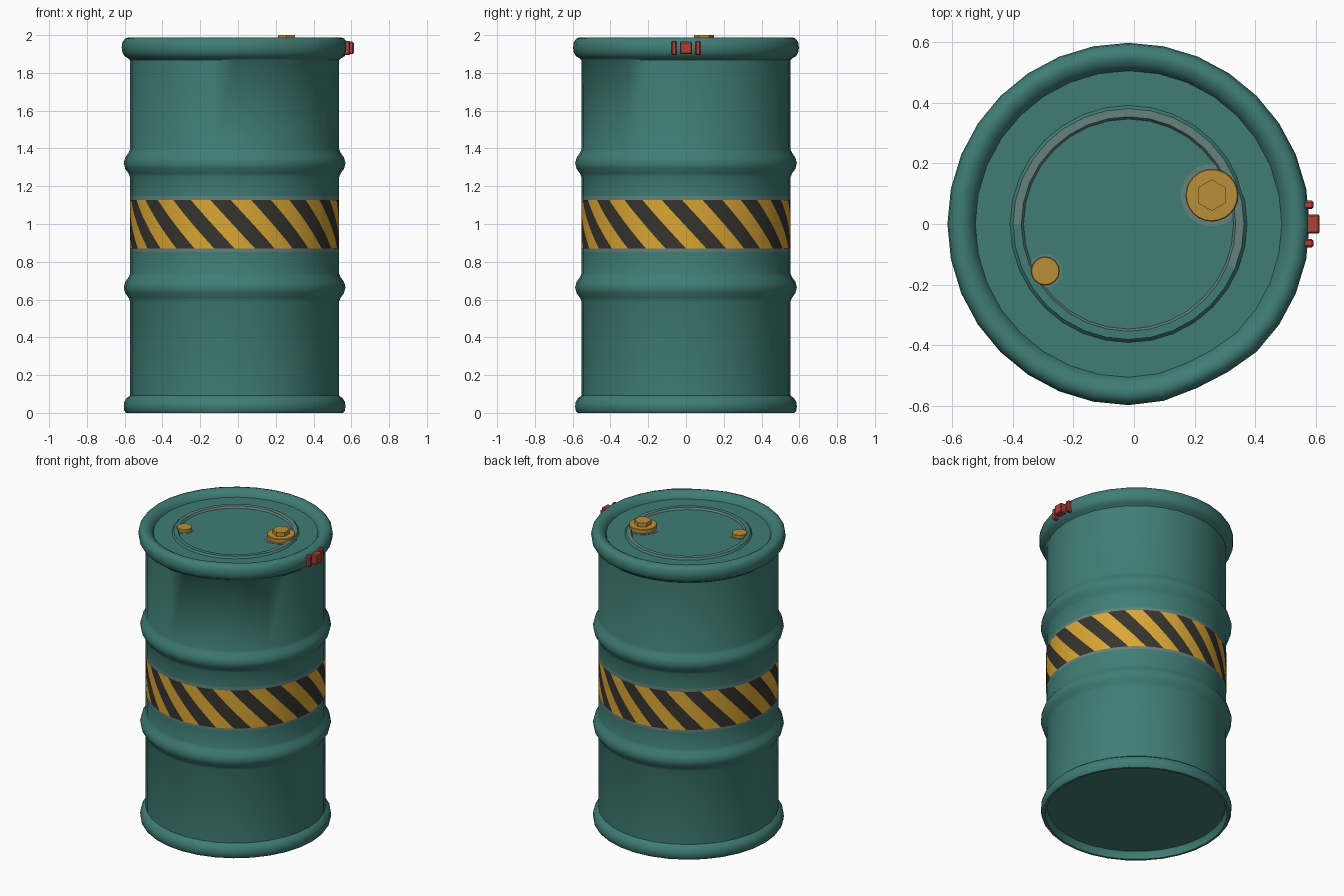
import bpy, bmesh
from math import sin, cos, pi, atan2, hypot
from mathutils import Matrix, Vector

old = bpy.data.objects.get("Cube")
if old:
    bpy.data.objects.remove(old, do_unlink=True)

CX = -0.018         # barrel axis; the clamp sticks out on +x
SEGS = 32
BODY_R = 0.553


def material(name, rgb):
    m = bpy.data.materials.new(name)
    m.use_nodes = True
    col = (*rgb, 1)
    m.diffuse_color = col
    m.node_tree.nodes["Principled BSDF"].inputs["Base Color"].default_value = col
    return m


TEAL = material("teal paint", (0.05, 0.205, 0.178))
WORN = material("worn paint", (0.13, 0.22, 0.2))
YELLOW = material("warning yellow", (0.7, 0.38, 0.035))
BLACK = material("warning black", (0.037, 0.034, 0.026))
BRASS = material("brass", (0.5, 0.28, 0.04))
RED = material("red clamp", (0.42, 0.055, 0.04))


def finish(bm, name, mats, angle=35):
    bmesh.ops.recalc_face_normals(bm, faces=bm.faces)
    me = bpy.data.meshes.new(name)
    bm.to_mesh(me)
    bm.free()
    for m in mats:
        me.materials.append(m)
    ob = bpy.data.objects.new(name, me)
    bpy.context.collection.objects.link(ob)
    bpy.ops.object.select_all(action='DESELECT')
    ob.select_set(True)
    bpy.context.view_layer.objects.active = ob
    bpy.ops.object.shade_smooth_by_angle(angle=angle * pi / 180)
    return ob


def lathe(name, profile, worn, angle, dent=None):
    """Turn an (r, z) profile around the barrel axis; r = 0 closes to a point."""
    bm = bmesh.new()
    rings = []
    for r, z in profile:
        n = SEGS if r > 0 else 1
        rings.append([bm.verts.new((CX + r * cos(2 * pi * i / SEGS),
                                    r * sin(2 * pi * i / SEGS), z)) for i in range(n)])
    for a, b in zip(rings, rings[1:]):
        for i in range(SEGS):
            vs = [a[i % len(a)], a[(i + 1) % len(a)], b[(i + 1) % len(b)], b[i % len(b)]]
            f = bm.faces.new(list(dict.fromkeys(vs)))
            f.material_index = int(worn(f.calc_center_median()))
    if dent:
        for v in bm.verts:
            d = (v.co - dent).length
            if d < 0.2:
                out = Vector((v.co.x - CX, v.co.y, 0))
                v.co -= out.normalized() * 0.015 * (1 - d / 0.2)
    return finish(bm, name, [TEAL, WORN], angle)


# Barrel shell: base lip, two rolling ribs, rolled top rim, lid and recessed base
def rib(z):
    bulge = [(-0.075, 0), (-0.055, 0.008), (-0.03, 0.026), (0, 0.034),
             (0.03, 0.026), (0.055, 0.008), (0.075, 0)]
    return [(BODY_R + o, z + h) for h, o in bulge]


shell = [(0, 0.05), (0.548, 0.05), (0.556, 0.04), (0.56, 0.0), (0.575, 0.0),
         (0.584, 0.012), (0.587, 0.035), (0.584, 0.058), (0.572, 0.078), (BODY_R, 0.092)]
shell += rib(0.664)
shell += [(BODY_R, z) for z in (0.852, 0.872, 1.128, 1.148)]
shell += rib(1.322)
shell += [(BODY_R, 1.868), (0.565, 1.878), (0.583, 1.889), (0.594, 1.908), (0.598, 1.935),
          (0.594, 1.963), (0.58, 1.982), (0.562, 1.988), (0.545, 1.986),
          (0.527, 1.976), (0.514, 1.962), (0.506, 1.945), (0, 1.945)]


def shell_worn(c):
    beside_band = 0.13 < abs(c.z - 1.0) < 0.145
    lip = c.z < 0.001 and hypot(c.x - CX, c.y) > 0.55
    scuff = c.z < 0.01 and c.y < -0.5 and -0.25 < c.x < 0
    return beside_band or lip or scuff


lathe("barrel_shell", shell, shell_worn, 50, Vector((0.25, -0.53, 1.95)))


# Raised bead pressed into the lid, rubbed bare on the inner edge and the back left
def bead_worn(c):
    r, a = hypot(c.x - CX, c.y), atan2(c.y, c.x - CX)
    return r < 0.352 or (r < 0.38 and -0.3 < a < pi)


lathe("lid_bead", [(0.346, 1.944), (0.354, 1.957), (0.381, 1.957), (0.392, 1.944)],
      bead_worn, 20)

# Hazard band: sheared columns, alternately yellow and black
STRIPES, SUB, ROWS = 16, 10, 6
COLS = STRIPES * SUB
SHEAR = 1.1 * 2 * pi / STRIPES
bm = bmesh.new()
grid = []
for j in range(ROWS + 1):
    t = j / ROWS
    row = []
    for i in range(COLS):
        a = 2 * pi * i / COLS - SHEAR * t
        r = BODY_R + 0.001
        row.append(bm.verts.new((CX + r * cos(a), r * sin(a), 0.87 + 0.258 * t)))
    grid.append(row)
for low, high in zip(grid, grid[1:]):
    for i in range(COLS):
        k = (i + 1) % COLS
        f = bm.faces.new((low[i], low[k], high[k], high[i]))
        f.material_index = int(i % SUB >= SUB / 2)
finish(bm, "hazard_band", [YELLOW, BLACK])


# Lid plugs
def disc(name, x, y, r, z0, z1, sides, mat, bevel=0.0):
    bm = bmesh.new()
    bmesh.ops.create_cone(bm, cap_ends=True, segments=sides, radius1=r, radius2=r,
                          depth=z1 - z0, matrix=Matrix.Translation((x, y, (z0 + z1) / 2)))
    if bevel:
        top = [e for e in bm.edges if all(v.co.z > z1 - 1e-4 for v in e.verts)]
        bmesh.ops.bevel(bm, geom=top, offset=bevel, segments=1, affect='EDGES')
    return finish(bm, name, [mat], 30)


BIG, SMALL = (0.257, 0.095), (-0.293, -0.155)
disc("large_plug_wear", *BIG, 0.103, 1.942, 1.947, 24, WORN)
disc("large_plug", *BIG, 0.087, 1.943, 1.973, 24, BRASS, 0.003)
disc("large_plug_hex", *BIG, 0.052, 1.97, 2.0, 6, BRASS)
disc("small_plug_wear", *SMALL, 0.056, 1.942, 1.947, 16, WORN)
disc("small_plug", *SMALL, 0.047, 1.943, 1.967, 16, BRASS, 0.002)


# Clamp on the top rim: a central block between two lugs
def block(name, x, y, size):
    bm = bmesh.new()
    bmesh.ops.create_cube(bm, size=1, matrix=Matrix.Translation((x, y, 1.932))
                          @ Matrix.Diagonal((*size, 1)))
    bmesh.ops.bevel(bm, geom=bm.edges[:], offset=0.006, segments=1, affect='EDGES')
    return finish(bm, name, [RED], 30)


block("clamp_block", 0.59, 0, (0.046, 0.064, 0.066))
for side, label in ((1, "back"), (-1, "front")):
    block("clamp_lug_" + label, 0.575, 0.063 * side, (0.036, 0.028, 0.076))
